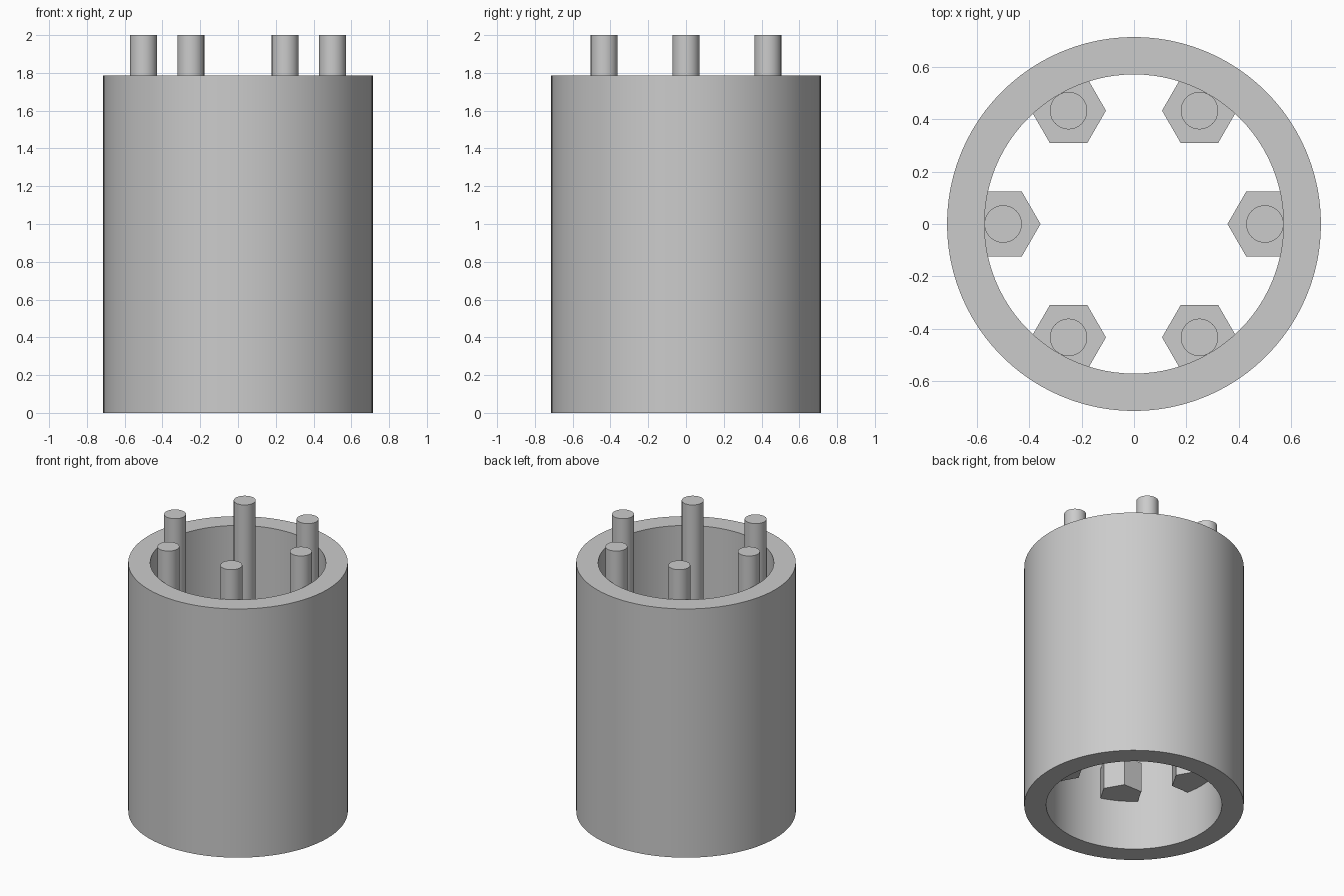
import bpy
import bmesh
import math

cube = bpy.data.objects.get("Cube")
if cube:
    bpy.data.objects.remove(cube, do_unlink=True)

# Proportions follow a module of 1/28 of the total height
U = 2 / 28
TUBE_HEIGHT, OUTER, INNER = 25 * U, 10 * U, 8 * U
BOLT_RING, HEAD_BASE, HEAD_HEIGHT = 7 * U, 5 * U, 3 * U

grey = bpy.data.materials.new("plain_grey")
grey.use_nodes = True
colour = (0.6, 0.6, 0.6, 1)
grey.diffuse_color = colour
grey.node_tree.nodes["Principled BSDF"].inputs["Base Color"].default_value = colour


def finish(obj, name):
    obj.name = obj.data.name = name
    obj.data.materials.append(grey)
    bpy.ops.object.select_all(action='DESELECT')
    obj.select_set(True)
    bpy.context.view_layer.objects.active = obj
    bpy.ops.object.shade_smooth_by_angle(angle=math.radians(30))


def prism(name, sides, radius, x, y, bottom, top):
    bpy.ops.mesh.primitive_cylinder_add(
        vertices=sides, radius=radius, depth=top - bottom,
        location=(x, y, (bottom + top) / 2))
    obj = bpy.context.object
    if sides == 6:
        # Point a corner of the hexagon along x
        obj.rotation_euler.z = math.radians(30)
    finish(obj, name)


# Open tube: a rectangular wall section spun around the axis
bm = bmesh.new()
section = [(INNER, 0), (OUTER, 0), (OUTER, TUBE_HEIGHT), (INNER, TUBE_HEIGHT)]
verts = [bm.verts.new((r, 0, z)) for r, z in section]
edges = [bm.edges.new((verts[i], verts[i - 1])) for i in range(4)]
bmesh.ops.spin(bm, geom=verts + edges, cent=(0, 0, 0), axis=(0, 0, 1),
               angle=math.tau, steps=96, use_merge=True)
bmesh.ops.remove_doubles(bm, verts=bm.verts, dist=1e-5)
bmesh.ops.recalc_face_normals(bm, faces=bm.faces)
mesh = bpy.data.meshes.new("tube")
bm.to_mesh(mesh)
bm.free()
tube = bpy.data.objects.new("tube", mesh)
bpy.context.collection.objects.link(tube)
finish(tube, "tube")

# Ring of six upright bolts with hexagonal heads set into the wall
for i in range(6):
    a = i * math.tau / 6
    x, y = BOLT_RING * math.cos(a), BOLT_RING * math.sin(a)
    head_top = HEAD_BASE + HEAD_HEIGHT
    prism(f"bolt_head_{i + 1}", 6, 2 * U, x, y, HEAD_BASE, head_top)
    prism(f"bolt_shaft_{i + 1}", 48, U, x, y, head_top, 2)
